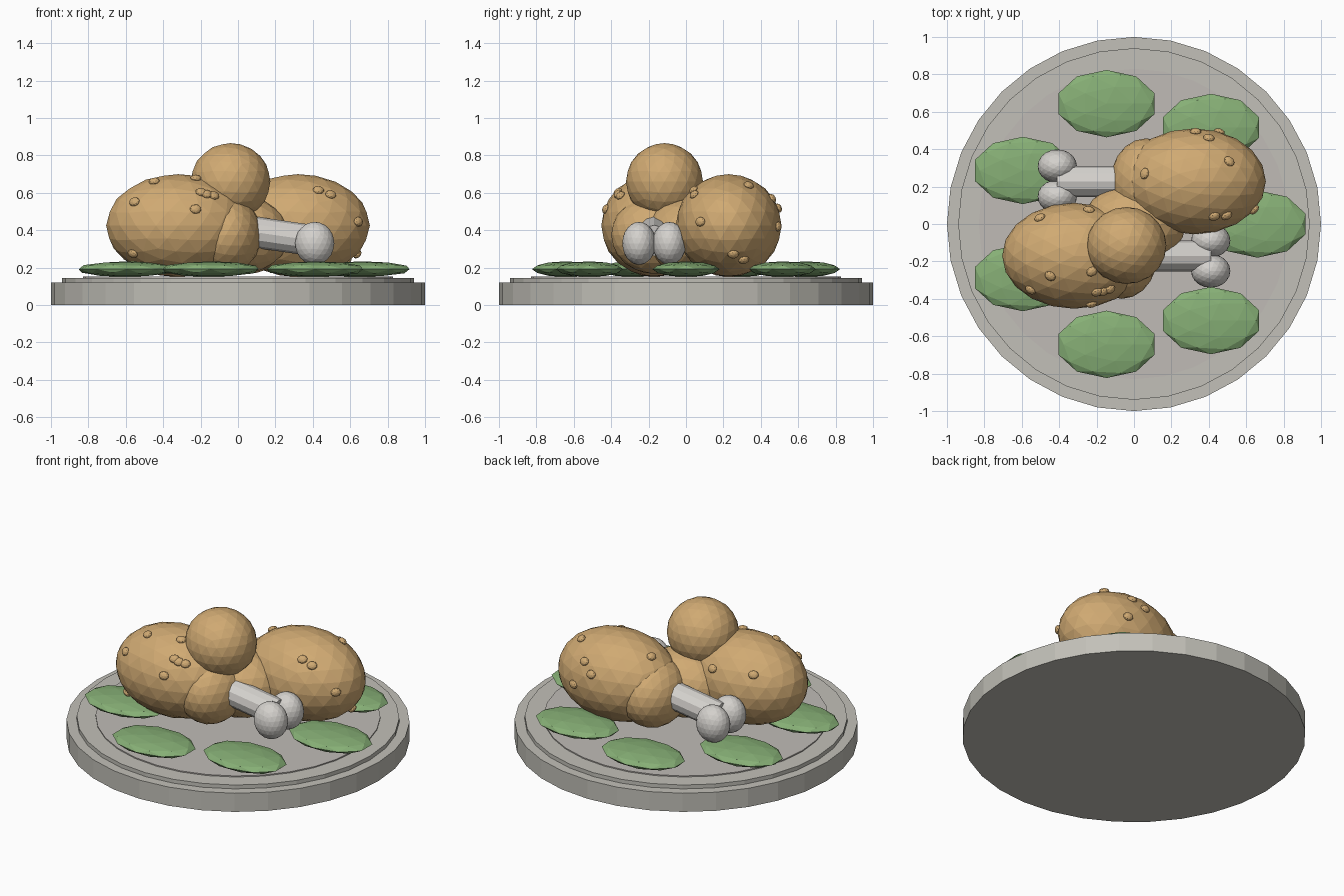
import bpy
import math
from mathutils import Vector

if "Cube" in bpy.data.objects:
    bpy.data.objects.remove(bpy.data.objects["Cube"])


def material(name, rgb):
    m = bpy.data.materials.new(name)
    m.diffuse_color = (*rgb, 1)
    m.use_nodes = True
    m.node_tree.nodes["Principled BSDF"].inputs["Base Color"].default_value = m.diffuse_color
    return m


GREY = material("plate grey", (0.54, 0.53, 0.48))
INNER = material("plate inner grey", (0.53, 0.50, 0.47))
GREEN = material("leaf green", (0.24, 0.43, 0.18))
TAN = material("fried tan", (0.63, 0.40, 0.17))
BONE = material("bone white", (0.66, 0.64, 0.61))


def finish(name, mat):
    ob = bpy.context.object
    ob.name = name
    ob.data.materials.append(mat)
    return ob


def ball(name, loc, radii, mat, sub=3):
    bpy.ops.mesh.primitive_ico_sphere_add(subdivisions=sub, radius=1, location=loc)
    ob = finish(name, mat)
    ob.scale = radii
    return ob


def rod(name, start, end, radius, mat, sides):
    a, b = Vector(start), Vector(end)
    bpy.ops.mesh.primitive_cylinder_add(vertices=sides, radius=radius,
                                        depth=(b - a).length, location=(a + b) / 2)
    ob = finish(name, mat)
    ob.rotation_euler = (b - a).to_track_quat('Z', 'Y').to_euler()
    return ob


# stepped round plate
rod("plate_base", (0, 0, 0), (0, 0, 0.12), 1.0, GREY, 32)
rod("plate_rim", (0, 0, 0.10), (0, 0, 0.145), 0.94, GREY, 32)
rod("plate_center", (0, 0, 0.12), (0, 0, 0.152), 0.83, INNER, 32)

# ring of flattened leaves
for i in range(7):
    a = i * math.tau / 7
    ball(f"leaf_{i}", (0.66 * math.cos(a), 0.66 * math.sin(a), 0.192),
         (0.27, 0.18, 0.042), GREEN, 2)

# crumbs on each drumstick, as rough positions projected onto the meat
CRUMBS = {
    "front": [(-.55, -.35, .55), (-.45, -.28, .665), (-.23, -.25, .665),
              (-.20, -.36, .60), (-.17, -.36, .59), (-.13, -.35, .585),
              (-.23, -.42, .51), (-.57, -.33, .27), (-.50, .03, .56),
              (-.24, .08, .55)],
    "back": [(.085, .265, .60), (.50, .33, .63), (.33, .50, .52),
             (.43, .04, .615), (.49, .05, .585), (.635, .08, .445),
             (.60, .25, .29), (.585, .31, .24), (.40, .46, .57),
             (.45, .48, .42)],
}

# two drumsticks pointing in opposite directions
for side, s, y in (("front", 1, -0.17), ("back", -1, 0.228)):
    center = Vector((-0.32 * s, y, 0.425))
    radii = Vector((0.385, 0.283, 0.275))
    ball(f"{side}_meat", center, radii, TAN)
    ball(f"{side}_meat_neck", (-0.065 * s, y, 0.375), (0.19, 0.23, 0.208), TAN)
    rod(f"{side}_bone", (-0.05 * s, y, 0.41), (0.40 * s, y, 0.345), 0.083, BONE, 12)
    for k in (-1, 1):
        ball(f"{side}_bone_knob", (0.41 * s, y + 0.081 * k, 0.33),
             (0.105, 0.09, 0.115), BONE)
    for p in CRUMBS[side]:
        d = Vector(p) - center
        u = Vector([d[i] / radii[i] for i in range(3)]).normalized()
        spot = center + Vector([u[i] * radii[i] for i in range(3)])
        normal = Vector([u[i] / radii[i] for i in range(3)])
        crumb = ball(f"{side}_crumb", spot, (0.031, 0.026, 0.018), TAN, 2)
        crumb.rotation_euler = normal.to_track_quat('Z', 'Y').to_euler()

# middle piece and the round piece on top
ball("middle_piece", (0, 0, 0.375), (0.275, 0.22, 0.21), TAN)
ball("top_piece", (-0.04, -0.115, 0.66), (0.213, 0.206, 0.206), TAN)
